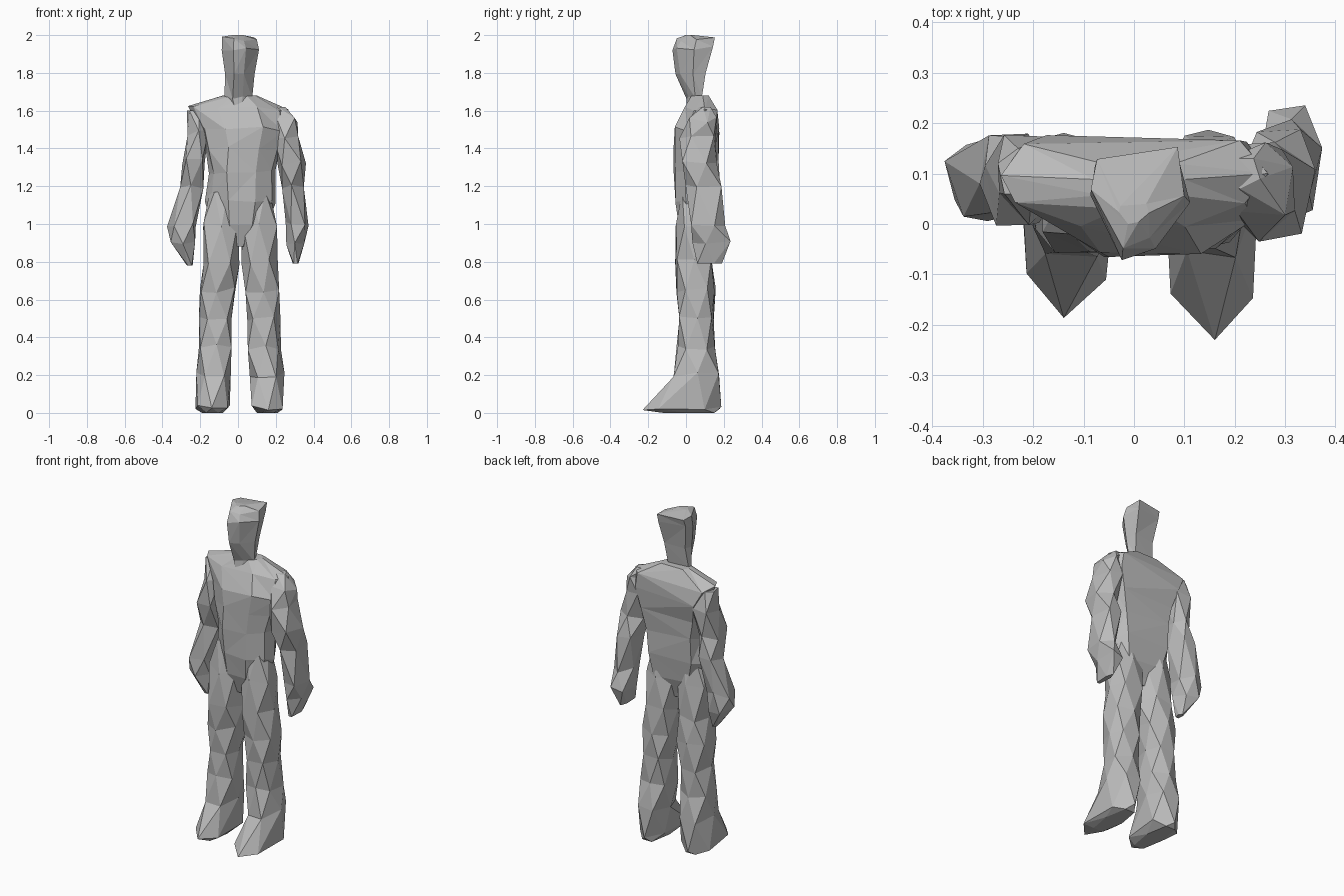
import bpy
import bmesh
import math
import random
from mathutils import Vector

default_cube = bpy.data.objects.get("Cube")
if default_cube:
    bpy.data.objects.remove(default_cube, do_unlink=True)

random.seed(4)

# One plain clay colour
clay = bpy.data.materials.new("grey clay")
clay.use_nodes = True
clay.diffuse_color = (0.5, 0.5, 0.5, 1)
clay.node_tree.nodes["Principled BSDF"].inputs["Base Color"].default_value = clay.diffuse_color


def polygon(sides, twist):
    """Regular outline, squared off slightly, twisted by a fraction of a side."""
    points = []
    for i in range(sides):
        angle = math.tau * (i + twist) / sides - math.pi / 2
        c, s = math.cos(angle), math.sin(angle)
        points.append((math.copysign(abs(c) ** 0.8, c), math.copysign(abs(s) ** 0.8, s)))
    return points


def fit(outline, x_min, x_max, y_min, y_max, z):
    """Stretch an outline to fill the given extents at height z."""
    xs, ys = zip(*outline)
    return [Vector((x_min + (x - min(xs)) / (max(xs) - min(xs)) * (x_max - x_min),
                    y_min + (y - min(ys)) / (max(ys) - min(ys)) * (y_max - y_min), z))
            for x, y in outline]


def loft(name, sections, sides=6, outline=None, rough=0.008):
    """Faceted body through sections of (z, x_min, x_max, y_min, y_max), bottom to top."""
    bm = bmesh.new()
    rings = []
    for level, (z, *extents) in enumerate(sections):
        twist = (level + 1) % 2 / 2
        ring = fit(outline or polygon(sides, twist), *extents, z)
        inner = 0 < level < len(sections) - 1
        for point in ring:
            if inner:
                point += Vector([random.uniform(-rough, rough) for _ in range(2)]
                                + [random.uniform(-rough, rough) * 2])
        rings.append([bm.verts.new(point) for point in ring])

    # Triangle bands whose diagonals follow the alternating twist
    for level, (low, high) in enumerate(zip(rings, rings[1:])):
        count = len(low)
        for i in range(count):
            j = (i + 1) % count
            if level % 2:
                bm.faces.new((low[i], low[j], high[i]))
                bm.faces.new((low[j], high[j], high[i]))
            else:
                bm.faces.new((low[i], low[j], high[j]))
                bm.faces.new((low[i], high[j], high[i]))
    bm.faces.new(rings[0][::-1])
    bm.faces.new(rings[-1])
    bmesh.ops.triangulate(bm, faces=bm.faces[:])
    bmesh.ops.recalc_face_normals(bm, faces=bm.faces[:])

    mesh = bpy.data.meshes.new(name)
    bm.to_mesh(mesh)
    bm.free()
    mesh.materials.append(clay)
    part = bpy.data.objects.new(name, mesh)
    bpy.context.collection.objects.link(part)


def leg(name, side, shift, toe):
    """Leg flaring at the shin into a pointed foot; toe is how far forward it reaches."""
    profile = [  # height, inner edge, outer edge, front, back
        (0, 0.08, 0.19, -0.12, 0.15),
        (0.03, 0.05, 0.22, toe, 0.18),
        (0.2, 0.04, 0.22, -0.06, 0.17),
        (0.35, 0.04, 0.2, -0.05, 0.15),
        (0.5, 0.03, 0.2, -0.03, 0.14),
        (0.65, 0.02, 0.2, -0.05, 0.15),
        (0.8, 0, 0.19, -0.05, 0.14),
        (1, 0, 0.18, -0.05, 0.13),
        (1.17, 0.03, 0.15, -0.02, 0.1),
    ]
    sections = []
    for z, inner, outer, front, back in profile:
        edges = sorted((side * inner + shift, side * outer + shift))
        sections.append((z, *edges, front, back))
    loft(name, sections)


leg("right_leg", side=-1, shift=0, toe=-0.18)
leg("left_leg", side=1, shift=0.02, toe=-0.23)

# Torso, from the crotch to the neck: chest tapers forward, back is broad and flat
half_chest = [(0.4, -1), (0.85, -0.4), (1, 0.3), (0.8, 1)]
chest = half_chest + [(-x, y) for x, y in reversed(half_chest)]
loft("torso", [
    (0.88, -0.03, 0.05, 0, 0.08),
    (1, -0.13, 0.16, -0.04, 0.12),
    (1.12, -0.17, 0.2, -0.05, 0.13),
    (1.27, -0.16, 0.2, -0.06, 0.14),
    (1.4, -0.18, 0.23, -0.06, 0.15),
    (1.5, -0.22, 0.28, -0.06, 0.17),
    (1.61, -0.27, 0.26, 0, 0.16),
    (1.68, -0.08, 0.1, 0.03, 0.12),
], outline=chest)

# Head and neck: a wedge, narrow at the face and broad at the back
wedge = [(-0.4, -1), (0.3, -0.8), (1, 0.1), (0.8, 1), (-0.9, 0.8), (-1, 0.2)]
loft("head", [
    (1.58, -0.03, 0.04, 0, 0.07),
    (1.67, -0.07, 0.07, 0, 0.08),
    (1.79, -0.07, 0.09, -0.05, 0.1),
    (1.93, -0.09, 0.11, -0.07, 0.14),
    (1.98, -0.08, 0.1, -0.05, 0.15),
    (2, -0.03, 0.03, 0, 0.04),
], outline=wedge, rough=0.006)

# Arms hang slightly bent, ending in closed mitten hands
loft("right_arm", [
    (0.78, -0.27, -0.24, 0.06, 0.11),
    (0.9, -0.36, -0.23, 0, 0.15),
    (1, -0.37, -0.22, 0.02, 0.17),
    (1.2, -0.3, -0.19, 0.02, 0.18),
    (1.33, -0.29, -0.17, 0, 0.18),
    (1.48, -0.27, -0.15, 0, 0.17),
    (1.6, -0.27, -0.19, 0.06, 0.15),
], sides=5)
loft("left_arm", [
    (0.79, 0.29, 0.32, 0.06, 0.19),
    (0.9, 0.26, 0.35, 0.04, 0.23),
    (1, 0.26, 0.37, 0.03, 0.2),
    (1.2, 0.23, 0.35, 0, 0.19),
    (1.32, 0.21, 0.36, -0.02, 0.16),
    (1.46, 0.19, 0.32, -0.03, 0.15),
    (1.55, 0.19, 0.32, 0.02, 0.16),
    (1.62, 0.17, 0.25, 0.07, 0.13),
], sides=5)
